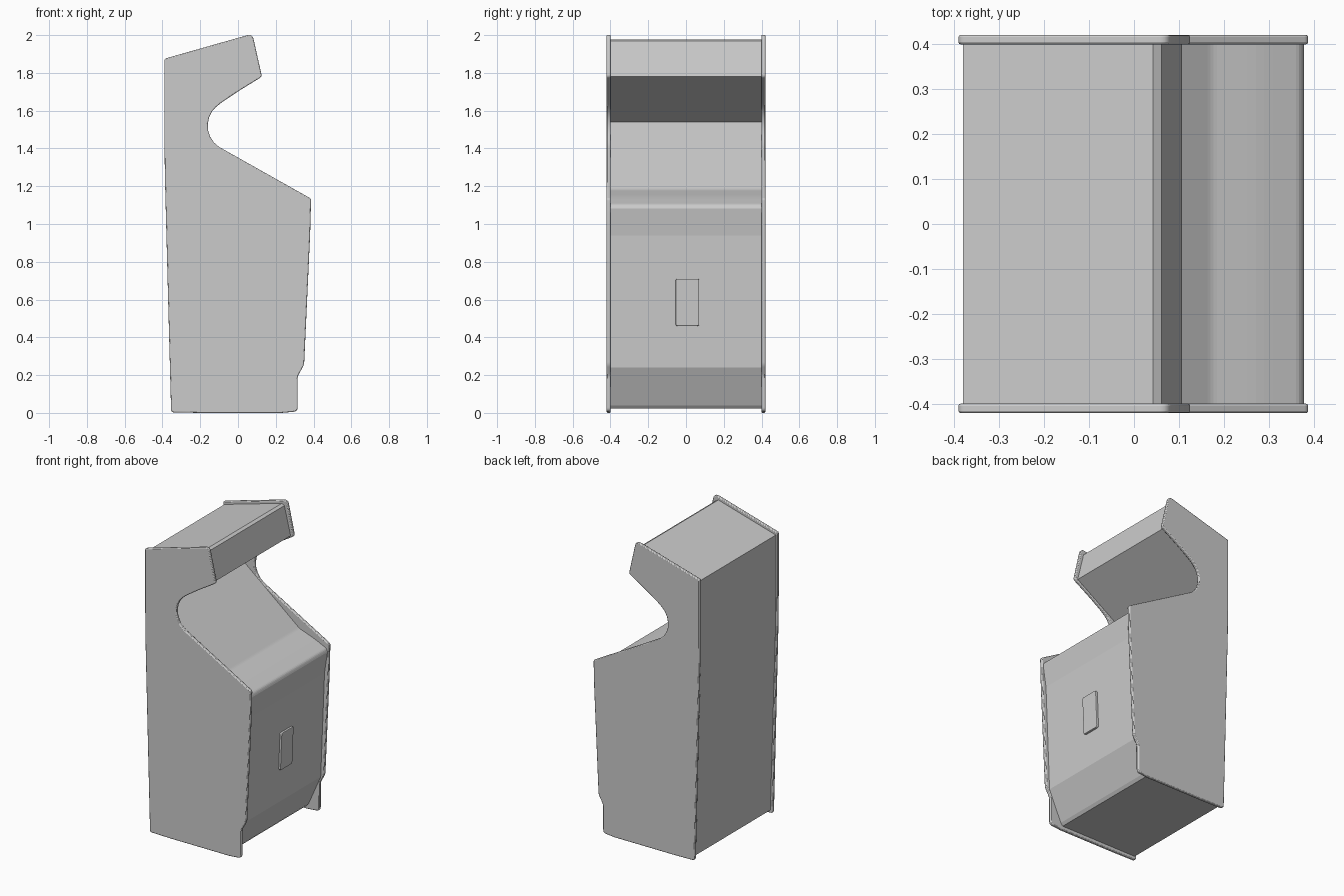
import bpy, bmesh
from math import radians
from mathutils import Vector

if "Cube" in bpy.data.objects:
    bpy.data.objects.remove(bpy.data.objects["Cube"])


def rounded(points, steps=5):
    """Replace each (x, z, r) corner by a small curve that starts r from the corner."""
    out = []
    n = len(points)
    for i, (x, z, r) in enumerate(points):
        p = Vector((x, z))
        if r == 0:
            out.append(p)
            continue
        a = p + (Vector(points[i - 1][:2]) - p).normalized() * r
        b = p + (Vector(points[(i + 1) % n][:2]) - p).normalized() * r
        for k in range(steps + 1):
            t = k / steps
            out.append(a * (1 - t) ** 2 + p * 2 * t * (1 - t) + b * t * t)
    return out


def extrude_profile(name, profile, y0, y1, bevel=0, smooth=None):
    """Extrude an x-z outline from y0 to y1."""
    bm = bmesh.new()
    face = bm.faces.new([bm.verts.new((p[0], y0, p[1])) for p in profile])
    ext = bmesh.ops.extrude_face_region(bm, geom=[face])
    verts = [v for v in ext["geom"] if isinstance(v, bmesh.types.BMVert)]
    bmesh.ops.translate(bm, verts=verts, vec=(0, y1 - y0, 0))
    bmesh.ops.recalc_face_normals(bm, faces=bm.faces)
    mesh = bpy.data.meshes.new(name)
    bm.to_mesh(mesh)
    bm.free()
    obj = bpy.data.objects.new(name, mesh)
    bpy.context.collection.objects.link(obj)
    if bevel:
        mod = obj.modifiers.new("edge_bevel", "BEVEL")
        mod.width = bevel
        mod.segments = 2
        mod.limit_method = "ANGLE"
        mod.angle_limit = radians(50)
    if smooth:
        bpy.ops.object.select_all(action="DESELECT")
        obj.select_set(True)
        bpy.context.view_layer.objects.active = obj
        bpy.ops.object.shade_smooth_by_angle(angle=radians(smooth))
    return obj


# Side panels: cabinet silhouette with rounded viewing notch
side = rounded([
    (-0.354, 0.003, 0.015), (-0.37, 0.60, 0), (-0.387, 1.25, 0), (-0.39, 1.50, 0),
    (-0.39, 1.875, 0.012), (0.076, 2.007, 0.028), (0.127, 1.78, 0.014),
    (0.0, 1.702, 0.03), (-0.085, 1.645, 0.02),
    (-0.117, 1.619, 0), (-0.138, 1.595, 0), (-0.153, 1.565, 0), (-0.16, 1.53, 0),
    (-0.158, 1.495, 0), (-0.147, 1.462, 0), (-0.128, 1.432, 0), (-0.10, 1.408, 0),
    (0.387, 1.134, 0.01), (0.382, 0.95, 0), (0.350, 0.255, 0.015),
    (0.316, 0.195, 0.015), (0.316, 0.008, 0.022), (0.23, 0.0, 0), (-0.2, 0.0, 0),
])
for label, s in (("left", -1), ("right", 1)):
    extrude_profile(label + "_side_panel", side, s * 0.399, s * 0.42, 0.005, 40)

# Cabinet body between the panels, set slightly inside their outline
body = rounded([
    (-0.340, 0.022, 0), (-0.378, 1.25, 0), (-0.38, 1.50, 0), (-0.38, 1.858, 0),
    (0.042, 1.978, 0), (0.061, 1.968, 0),          # roof and its front lip
    (0.107, 1.78, 0),                              # marquee face
    (-0.265, 1.54, 0),                             # underside of the hood
    (0.173, 1.182, 0.012),                         # screen
    (0.28, 1.145, 0.03), (0.371, 1.103, 0.012),    # control deck
    (0.378, 1.082, 0),                             # front trim strip
    (0.356, 0.94, 0), (0.328, 0.24, 0),            # front door
    (0.240, 0.04, 0), (0.225, 0.022, 0),           # kick plate
], steps=3)
extrude_profile("cabinet_body", body, -0.4, 0.4)


# Coin door: raised rounded plate following the sloped front panel
def front_x(z):
    return 0.328 + (z - 0.24) * 0.04


def coin_plate(name, y0, y1, z0, z1, r, depth):
    outline = rounded([(y0, z0, r), (y1, z0, r), (y1, z1, r), (y0, z1, r)], 4)
    bm = bmesh.new()
    face = bm.faces.new([bm.verts.new((front_x(p[1]) - 0.004, p[0], p[1])) for p in outline])
    ext = bmesh.ops.extrude_face_region(bm, geom=[face])
    verts = [v for v in ext["geom"] if isinstance(v, bmesh.types.BMVert)]
    bmesh.ops.translate(bm, verts=verts, vec=(depth + 0.004, 0, 0))
    bmesh.ops.recalc_face_normals(bm, faces=bm.faces)
    mesh = bpy.data.meshes.new(name)
    bm.to_mesh(mesh)
    bm.free()
    obj = bpy.data.objects.new(name, mesh)
    bpy.context.collection.objects.link(obj)
    mod = obj.modifiers.new("edge_bevel", "BEVEL")
    mod.width = 0.004
    mod.segments = 2
    mod.limit_method = "ANGLE"
    mod.angle_limit = radians(50)


coin_plate("coin_door", -0.055, 0.07, 0.46, 0.71, 0.012, 0.014)
